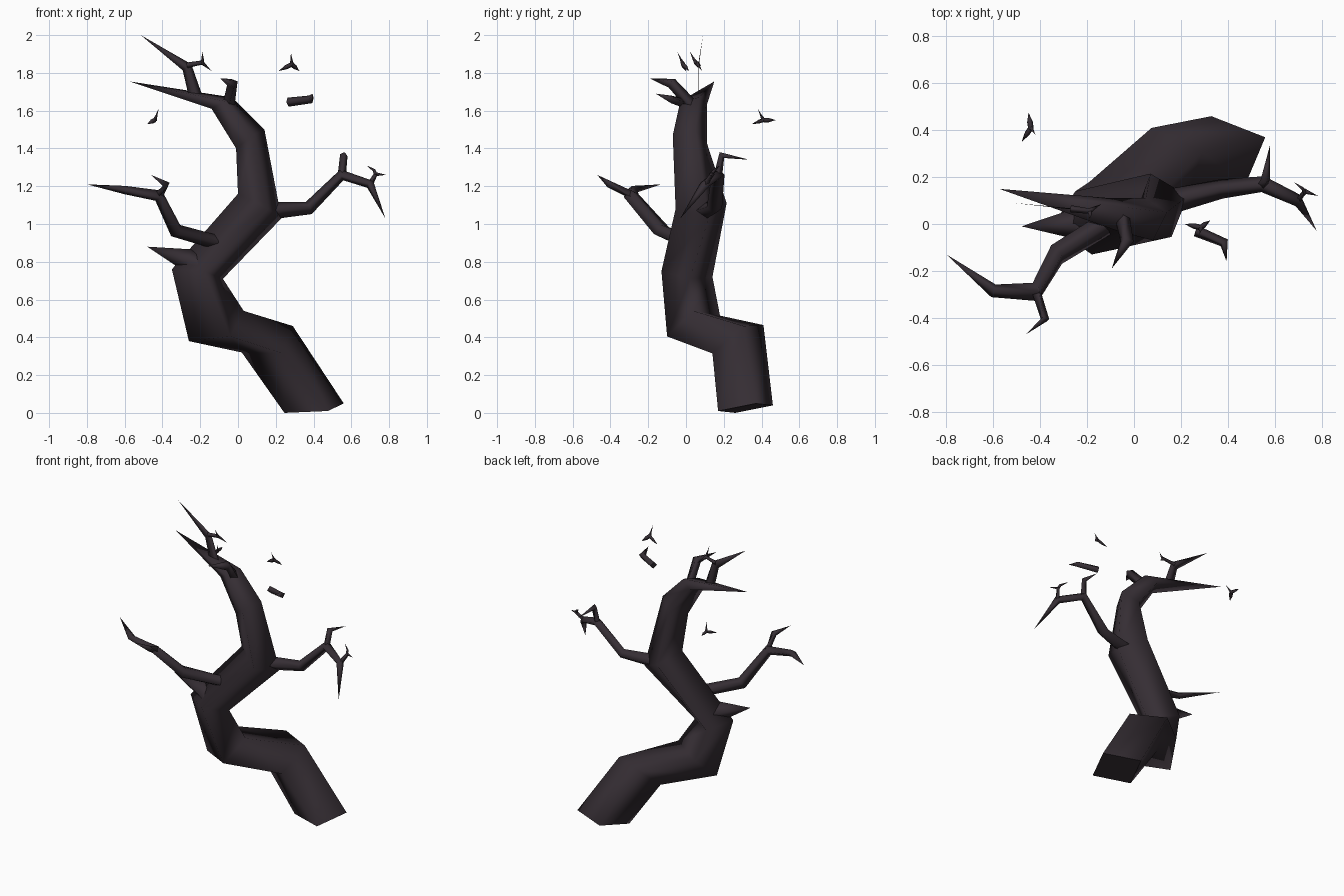
import bpy, bmesh
from mathutils import Vector as V

bark = bpy.data.materials.new("dark_bark")
bark.diffuse_color = (0.036, 0.027, 0.034, 1)


def finish(name, bm):
    bmesh.ops.recalc_face_normals(bm, faces=bm.faces)
    me = bpy.data.meshes.new(name)
    bm.to_mesh(me)
    bm.free()
    me.materials.append(bark)
    ob = bpy.data.objects.new(name, me)
    bpy.context.collection.objects.link(ob)
    return ob


def skin(bm, rings, tip):
    """Join four-sided rings, cap the start and close on a pointed tip."""
    vs = [[bm.verts.new(p) for p in r] for r in rings]
    cap = bm.faces.new(vs[0])
    for e in cap.edges:
        e.smooth = False
    for a, b in zip(vs, vs[1:]):
        for i in range(4):
            j = (i + 1) % 4
            bm.faces.new((a[i], a[j], b[j], b[i])).smooth = True
    t = bm.verts.new(tip)
    for i in range(4):
        bm.faces.new((vs[-1][i], vs[-1][(i + 1) % 4], t)).smooth = True


def limb(bm, path, radii, depth=1.0):
    """Tapered diamond-section limb along a path ending in a point."""
    pts = [V(p) for p in path]
    rings = []
    for k, r in enumerate(radii):
        t = (pts[k + 1] - pts[k]).normalized()
        if k:
            t = (t + (pts[k] - pts[k - 1]).normalized()).normalized()
        n = V((0, 1, 0))
        n = (n - t * n.dot(t)).normalized()
        m = t.cross(n)
        n *= depth
        rings.append([pts[k] + d * r for d in (n, m, -n, -m)])
    skin(bm, rings, pts[-1])


def branch(name, *limbs):
    bm = bmesh.new()
    for l in limbs:
        limb(bm, *l)
    return finish(name, bm)


# Twisted four-sided trunk: ring centre and two neighbouring corners
trunk = [
    ((.403, .315, .025), (.56, .37, .05), (.33, .46, .04)),
    ((.155, .275, .39), (.29, .305, .46), (.075, .41, .465)),
    ((-.115, .04, .46), (.03, .04, .54), (-.19, .18, .515)),
    ((-.215, .005, .735), (-.08, .02, .71), (-.25, .14, .72)),
    ((.115, .08, 1.095), (.23, .12, 1.03), (.07, .215, 1.11)),
    ((.065, .02, 1.45), (.14, .05, 1.50), (.05, .11, 1.43)),
    ((-.085, .04, 1.64), (-.03, .07, 1.67), (-.10, .11, 1.63)),
]
bm = bmesh.new()
rings = []
for c, a, b in trunk:
    c, a, b = V(c), V(a), V(b)
    rings.append([a, b, 2 * c - a, 2 * c - b])
skin(bm, rings, (-.575, .15, 1.755))
finish("trunk", bm)

# Short broken spike on the lower left
branch("stub_spike", ([(-.18, 0, .77), (-.27, 0, .81), (-.48, -.01, .88)], [.09, .06]))

# Left branch with one twig
branch("left_branch",
       ([(-.12, .0, .905), (-.33, -.13, .965), (-.42, -.29, 1.15),
         (-.60, -.285, 1.18), (-.80, -.13, 1.21)], [.038, .038, .032, .022], 1.3),
       ([(-.42, -.28, 1.15), (-.38, -.405, 1.21), (-.46, -.47, 1.26)], [.024, .02]))

# Right branch with its twigs
branch("right_branch",
       ([(.17, .10, 1.07), (.375, .15, 1.085), (.55, .17, 1.26),
         (.70, .10, 1.21), (.78, -.03, 1.03)], [.046, .036, .03, .024], 1.15),
       ([(.55, .17, 1.26), (.56, .19, 1.365), (.58, .335, 1.34)], [.022, .02]),
       ([(.70, .10, 1.21), (.73, .14, 1.265), (.785, .12, 1.26)], [.016, .012]),
       ([(.73, .13, 1.26), (.72, .15, 1.285), (.68, .18, 1.31)], [.01, .008]))

# Forward twig at the crown
branch("crown_front_twig",
       ([(-.05, .03, 1.63), (-.03, -.075, 1.745), (-.095, -.19, 1.77)], [.032, .03]))

# Paper-thin top branch with forked twig
branch("top_branch",
       ([(-.22, .065, 1.66), (-.27, .065, 1.83), (-.515, .09, 2.0)], [.036, .028], .04))
branch("top_twig",
       ([(-.27, .065, 1.84), (-.19, .055, 1.855), (-.14, .085, 1.81)], [.015, .012]),
       ([(-.19, .055, 1.85), (-.187, .04, 1.875), (-.19, .02, 1.915)], [.012, .006]))

# Loose floating twigs around the crown
forks = {
    "floating_twig_upper": ((.285, -.015, 1.845), [(.28, -.045, 1.91), (.215, 0, 1.81), (.325, .015, 1.81)]),
    "floating_twig_back": ((-.44, .41, 1.55), [(-.42, .38, 1.61), (-.45, .475, 1.55), (-.48, .35, 1.53)]),
}
for name, (c, tips) in forks.items():
    branch(name, *[([c, V(c).lerp(V(t), .4), t], [.012, w])
                   for t, w in zip(tips, (.005, .012, .012))])
branch("floating_twig_right",
       ([(.265, -.03, 1.645), (.385, -.08, 1.66), (.395, -.16, 1.69)], [.024, .022]))
